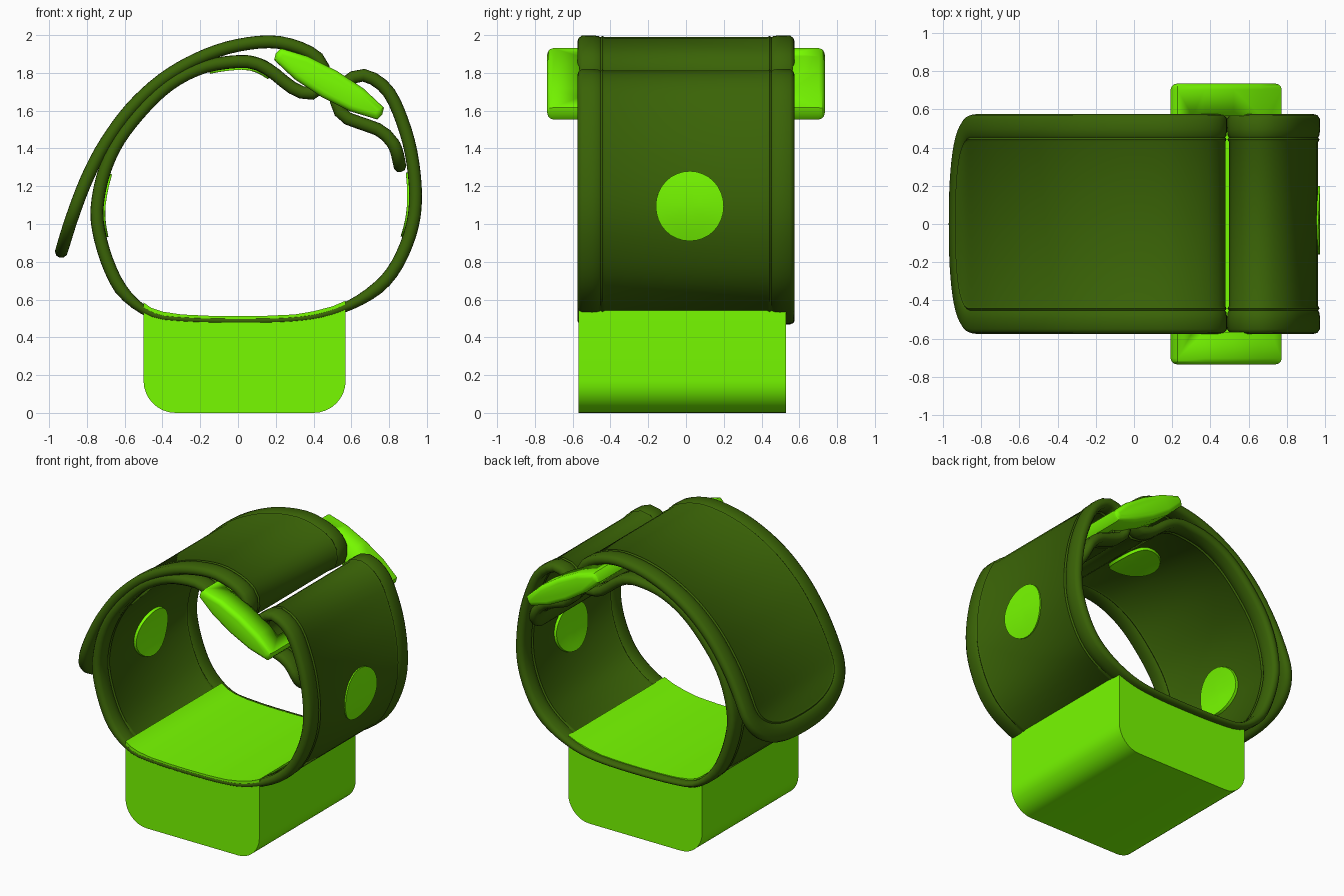
import bpy, bmesh, math
from mathutils import Vector, Matrix

if "Cube" in bpy.data.objects:
    bpy.data.objects.remove(bpy.data.objects["Cube"])


def material(name, col):
    m = bpy.data.materials.new(name)
    m.diffuse_color = (*col, 1)
    m.use_nodes = True
    m.node_tree.nodes["Principled BSDF"].inputs["Base Color"].default_value = m.diffuse_color
    return m


DARK = material("dark_green", (0.042, 0.125, 0.002))
LIGHT = material("bright_green", (0.185, 0.97, 0.0))


def finish(bm, name, mat, angle=35):
    bmesh.ops.remove_doubles(bm, verts=bm.verts, dist=1e-4)
    bmesh.ops.recalc_face_normals(bm, faces=bm.faces)
    me = bpy.data.meshes.new(name)
    bm.to_mesh(me)
    bm.free()
    ob = bpy.data.objects.new(name, me)
    bpy.context.collection.objects.link(ob)
    me.materials.append(mat)
    bpy.ops.object.select_all(action='DESELECT')
    ob.select_set(True)
    bpy.context.view_layer.objects.active = ob
    bpy.ops.object.shade_smooth_by_angle(angle=math.radians(angle))
    return ob


# Strap centre line (x, z): flap, hairpin in buckle, round the wrist, second hairpin, tucked end
KEYS = [(-.945, .822), (-.88, 1.03), (-.80, 1.24), (-.70, 1.43), (-.55, 1.63), (-.35, 1.80),
        (-.1, 1.92), (.15, 1.965), (.32, 1.935), (.43, 1.87), (.455, 1.79), (.43, 1.71),
        (.365, 1.69), (.28, 1.725), (.2, 1.79), (.11, 1.845), (0, 1.86), (-.2, 1.825),
        (-.4, 1.71), (-.6, 1.49), (-.7, 1.3), (-.745, 1.1), (-.735, .95), (-.68, .77),
        (-.6, .63), (-.46, .523), (-.3, .496), (0, .488), (.3, .496), (.5, .533), (.69, .625),
        (.82, .75), (.912, .95), (.94, 1.15), (.912, 1.4), (.84, 1.62), (.77, 1.73),
        (.67, 1.787), (.59, 1.765), (.535, 1.70), (.522, 1.63), (.57, 1.565), (.66, 1.53),
        (.76, 1.49), (.83, 1.41), (.864, 1.275)]
K = [Vector(p) for p in KEYS]
K = [2 * K[0] - K[1]] + K + [2 * K[-1] - K[-2]]
PATH = []
for a, b, c, d in zip(K, K[1:], K[2:], K[3:]):
    for i in range(8):
        t = i / 8
        PATH.append(.5 * (2 * b + (c - a) * t + (2 * a - 5 * b + 4 * c - d) * t * t
                          + (3 * b - a - 3 * c + d) * t ** 3))
PATH.append(K[-2])
S = [0]
for p, q in zip(PATH, PATH[1:]):
    S.append(S[-1] + (q - p).length)
LEN = S[-1]


def point(s):
    s = min(max(s, 0), LEN)
    i = max(j for j in range(len(S) - 1) if S[j] <= s)
    return PATH[i].lerp(PATH[i + 1], (s - S[i]) / (S[i + 1] - S[i]))


def on_strap(s, y, t):
    """Position at length s, across y, height t off the centre line (thinner on the base)."""
    p, tan = point(s), (point(s + .01) - point(s - .01)).normalized()
    t *= min(1, max(.6, .6 + .4 * (p.y - .5) / .15))
    return Vector((p.x - tan.y * t, y, p.y + tan.x * t))


# Strap: half outline with rounded ends, swept with a padded, stitched border
W = .575


def end_outline(rs, ry, power, n=14):
    """Superelliptic end: (s, y, inward normal)."""
    pts = [(0, 0, 1, 0)]
    for i in range(n + 1):
        a = i / n * math.pi / 2
        x, y = abs(math.cos(a)) ** (2 / power), math.sin(a) ** (2 / power)
        nor = Vector((x ** (power - 1) / rs, -y ** (power - 1) / ry)).normalized()
        pts.append((rs * (1 - x), W - ry + ry * y, nor.x, nor.y))
    return pts


start = end_outline(.38, W, 2.4)
end = [(LEN - s, y, -nx, ny) for s, y, nx, ny in reversed(end_outline(.16, .16, 2))]
N = 130
mid = [(.38 + (LEN - .54) * i / N, W, 0, -1) for i in range(1, N)]
SECTION = [(.145, .024), (.132, .031), (.122, .023), (.112, .03), (.08, .034),
           (.025, .033), (.006, .02), (0, 0)]
HALF = SECTION + [(d, -t) for d, t in reversed(SECTION[:-1])]
bm = bmesh.new()
rows = []
for s, y, nx, ny in start + mid + end:
    up = [on_strap(s + nx * d, max(y + ny * d, 0), t) for d, t in HALF]
    low = [Vector((v.x, -v.y, v.z)) for v in reversed(up)]
    rows.append([bm.verts.new(v) for v in up + low])
for r, q in zip(rows, rows[1:]):
    for k in range(len(r)):
        j = (k + 1) % len(r)
        bm.faces.new((r[k], r[j], q[j], q[k]))
finish(bm, "strap", DARK, 60)


# Round studs that follow the strap's curve and show on both faces
def stud(name, x, z, y0=.02, r=.18, t=.044, u=-.034, n=32):
    i = min(range(len(S)), key=lambda i: (PATH[i] - Vector((x, z))).length)
    bm = bmesh.new()
    layers = [(f * r, h) for f, h in ((0, t), (.35, t), (.7, t), (1, t),
                                      (1, u), (.7, u), (.35, u), (0, u))]
    rings = [[bm.verts.new(on_strap(S[i] + q * math.cos(2 * math.pi * k / n),
                                    y0 + q * math.sin(2 * math.pi * k / n), h))
              for k in range(n)] for q, h in layers]
    for a, b in zip(rings, rings[1:]):
        for k in range(n):
            j = (k + 1) % n
            bm.faces.new((a[k], a[j], b[j], b[k]))
    finish(bm, name, LIGHT)


stud("stud_left", -.745, 1.1)
stud("stud_right", .94, 1.09)
stud("stud_top", .02, 1.86)


def prism(bm, profile, y0, y1):
    f = bm.faces.new([bm.verts.new((x, y0, z)) for x, z in profile])
    ext = bmesh.ops.extrude_face_region(bm, geom=[f])["geom"]
    bmesh.ops.translate(bm, verts=[v for v in ext if isinstance(v, bmesh.types.BMVert)],
                        vec=(0, y1 - y0, 0))


# Base block: rounded lower corners, cradle-shaped top lining the strap
prof = [(.57, .594), (.5, .564), (.4, .538), (.3, .521), (.15, .514), (0, .512), (-.15, .514),
        (-.3, .521), (-.4, .536), (-.46, .556), (-.5, .585)]
for cx, a0 in ((-.33, 180), (.4, 270)):
    for i in range(9):
        a = math.radians(a0 + 90 * i / 8)
        prof.append((cx + .17 * math.cos(a), .17 + .17 * math.sin(a)))
bm = bmesh.new()
prism(bm, prof, -.57, .53)
finish(bm, "base_block", LIGHT, 30)

# Buckle: lens-shaped ring tilted down to the right, strap runs through its opening
bm = bmesh.new()
half = [(-.325, 0), (-.315, .036), (-.17, .07), (0, .08), (.17, .07), (.315, .036), (.325, 0)]
prism(bm, half + [(x, -z) for x, z in half[-2:0:-1]], -.735, .735)
caps = [e for e in bm.edges if abs(e.verts[0].co.y) > .7 and
        e.verts[0].co.y * e.verts[1].co.y > 0]
bmesh.ops.bevel(bm, geom=caps, offset=.032, segments=3, affect='EDGES', profile=.5)
TILT = Matrix.Translation((.482, 0, 1.742)) @ Matrix.Rotation(math.radians(30), 4, 'Y')
buckle = finish(bm, "buckle", LIGHT, 30)
buckle.matrix_world = TILT
bm = bmesh.new()
prism(bm, [(-.235, -.2), (.235, -.2), (.235, .2), (-.235, .2)], -.565, .565)
cutter = finish(bm, "buckle_cutter", LIGHT)
cutter.matrix_world = TILT
cutter.hide_render = True
cut = buckle.modifiers.new("opening", 'BOOLEAN')
cut.operation = 'DIFFERENCE'
cut.object = cutter
bpy.context.view_layer.objects.active = buckle
bpy.ops.object.modifier_apply(modifier=cut.name)
bpy.data.objects.remove(cutter)
